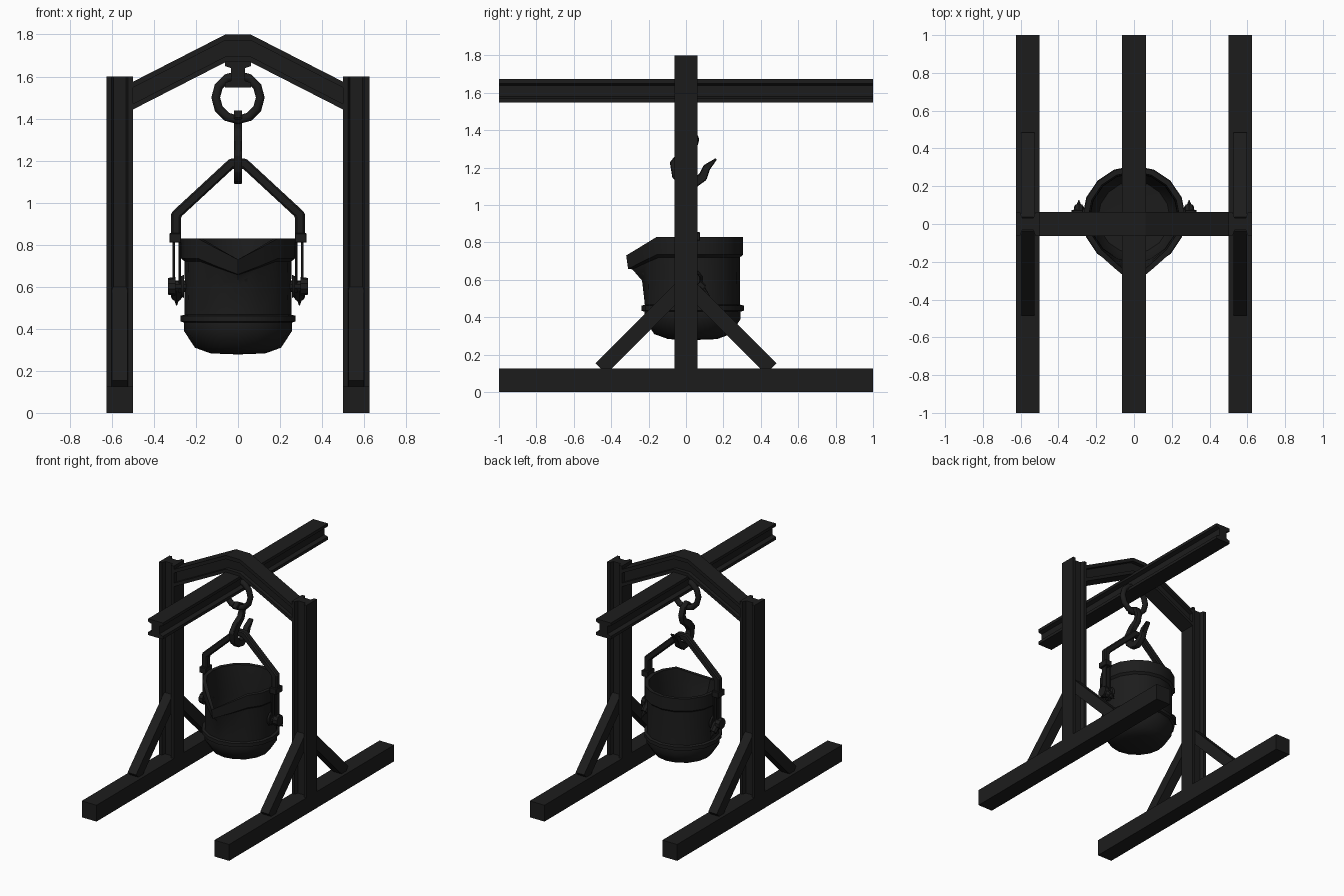
import bpy, bmesh, math
from mathutils import Vector, Matrix

if "Cube" in bpy.data.objects:
    bpy.data.objects.remove(bpy.data.objects["Cube"])

iron = bpy.data.materials.new("dark_iron")
iron.diffuse_color = (0.012, 0.012, 0.012, 1)
iron.use_nodes = True
iron.node_tree.nodes["Principled BSDF"].inputs["Base Color"].default_value = iron.diffuse_color


def finish(name, bm, smooth=None, bevel=0):
    bmesh.ops.recalc_face_normals(bm, faces=bm.faces)
    me = bpy.data.meshes.new(name)
    bm.to_mesh(me)
    bm.free()
    me.materials.append(iron)
    ob = bpy.data.objects.new(name, me)
    bpy.context.collection.objects.link(ob)
    if bevel:
        m = ob.modifiers.new("bevel", 'BEVEL')
        m.width, m.segments, m.limit_method = bevel, 1, 'ANGLE'
    if smooth:
        bpy.ops.object.select_all(action='DESELECT')
        ob.select_set(True)
        bpy.context.view_layer.objects.active = ob
        bpy.ops.object.shade_smooth_by_angle(angle=math.radians(smooth))
    return ob


def add_box(bm, centre, size, rot=Matrix.Identity(4)):
    mat = Matrix.Translation(centre) @ rot @ Matrix.Diagonal((*size, 1))
    bmesh.ops.create_cube(bm, size=1, matrix=mat)


def add_tube(bm, a, b, r1, r2, n=8):
    a, b = Vector(a), Vector(b)
    d = b - a
    mat = Matrix.Translation((a + b) / 2) @ d.to_track_quat('Z', 'Y').to_matrix().to_4x4()
    bmesh.ops.create_cone(bm, cap_ends=True, segments=n, radius1=r1, radius2=r2,
                          depth=d.length, matrix=mat)


def add_strip(bm, left, right, plane, d0, d1):
    """Solid band between two 2D edge lines, extruded across its plane."""
    put = (lambda p, d: (p[0], d, p[1])) if plane == 'xz' else (lambda p, d: (d, p[0], p[1]))
    rings = [[bm.verts.new(put(p, d)) for p, d in ((l, d0), (r, d0), (r, d1), (l, d1))]
             for l, r in zip(left, right)]
    for a, b in zip(rings, rings[1:]):
        for i in range(4):
            j = (i + 1) % 4
            bm.faces.new((a[i], a[j], b[j], b[i]))
    bm.faces.new(rings[0])
    bm.faces.new(rings[-1])


def offset_edges(path, widths):
    left, right = [], []
    for i, (p, w) in enumerate(zip(path, widths)):
        p = Vector(p)
        t1 = (p - Vector(path[i - 1])).normalized() if i else None
        t2 = (Vector(path[i + 1]) - p).normalized() if i < len(path) - 1 else None
        t1, t2 = t1 or t2, t2 or t1
        t = (t1 + t2).normalized()
        n = Vector((-t.y, t.x)) * (w / max(t.dot(t1), 0.5))
        left.append(p + n)
        right.append(p - n)
    return left, right


def i_beam(name, start, end, across):
    """I-beam with flanges facing the 'across' direction."""
    s, e, h = Vector(start), Vector(end), Vector(across)
    side = h.cross((e - s).normalized())
    H, F, W = 0.0625, 0.036, 0.033
    half = [(-H, -H), (H, -H), (H, -F - 0.004), (W, -F + 0.006),
            (W, F - 0.006), (H, F + 0.004), (H, H), (-H, H),
            (-H, F + 0.004), (-W, F - 0.006), (-W, -F + 0.006), (-H, -F - 0.004)]
    bm = bmesh.new()
    f = bm.faces.new([bm.verts.new(s + side * u + h * v) for u, v in half])
    ext = bmesh.ops.extrude_face_region(bm, geom=[f], use_keep_orig=True)
    bmesh.ops.translate(bm, vec=e - s, verts=[v for v in ext['geom'] if isinstance(v, bmesh.types.BMVert)])
    return finish(name, bm)


# Frame: feet, columns and diagonal braces
for s, side in ((-1, "left"), (1, "right")):
    x = s * 0.5625
    bm = bmesh.new()
    add_box(bm, (x, 0, 0.0625), (0.125, 2, 0.125))
    finish(side + "_foot_beam", bm)
    i_beam(side + "_column", (x, 0, 0.12), (x, 0, 1.6), (1, 0, 0))
    bm = bmesh.new()
    for k in (-1, 1):
        l, r = offset_edges([(k * 0.455, 0.125), (k * 0.01, 0.57)], (0.04, 0.04))
        add_strip(bm, l, r, 'yz', x - 0.036, x + 0.036)
    finish(side + "_braces", bm)

# Gable: bent I-beam with flat peak
top = [(-0.5, 1.575), (-0.06, 1.8), (0.06, 1.8), (0.5, 1.575)]
low = lambda d: [(x, z - d) for x, z in top]
bm = bmesh.new()
for a, b, w in ((0, 0.028, 0.0625), (0.028, 0.105, 0.033), (0.105, 0.132, 0.0625)):
    add_strip(bm, low(a), low(b), 'xz', -w, w)
finish("gable_beam", bm)

# Overhead rail
i_beam("overhead_rail", (0, -1, 1.61), (0, 1, 1.61), (0, 0, 1))

# Hanging ring around the rail's lower flange
bm = bmesh.new()
N, M = 12, 8
ring = [[bm.verts.new(((0.106 + 0.021 * math.cos(v)) * math.sin(u), 0.021 * math.sin(v),
                       1.5 + (0.106 + 0.021 * math.cos(v)) * math.cos(u)))
         for v in [2 * math.pi * j / M for j in range(M)]]
        for u in [2 * math.pi * i / N for i in range(N)]]
for i in range(N):
    for j in range(M):
        a, b, k = ring[i], ring[(i + 1) % N], (j + 1) % M
        bm.faces.new((a[j], b[j], b[k], a[k]))
finish("hanging_ring", bm, 50)

# S-shaped hook
path = [(-0.045, 1.40), (-0.01, 1.425), (0.035, 1.40), (0.05, 1.35), (0.035, 1.305), (-0.02, 1.265),
        (-0.055, 1.22), (-0.045, 1.16), (-0.01, 1.125), (0.04, 1.115), (0.09, 1.15), (0.11, 1.2), (0.162, 1.247)]
wid = [0.01, 0.014, 0.017, 0.02, 0.023, 0.028, 0.03, 0.03, 0.027, 0.026, 0.024, 0.02, 0.005]
bm = bmesh.new()
add_strip(bm, *offset_edges(path, wid), 'yz', -0.02, 0.02)
finish("hook", bm, 40, 0.007)

# Bail handle
CY = 0.035
path = [(-0.295, 0.82), (-0.295, 0.942), (-0.03, 1.187), (0.03, 1.187), (0.295, 0.942), (0.295, 0.82)]
bm = bmesh.new()
add_strip(bm, *offset_edges(path, [0.023] * 6), 'xz', CY - 0.023, CY + 0.023)
finish("bail_handle", bm, None, 0.008)

# Handle links: collar, fork plates, trunnion and locking spike
for s, side in ((-1, "left"), (1, "right")):
    bm = bmesh.new()
    add_box(bm, (s * 0.298, CY, 0.832), (0.056, 0.08, 0.045))
    for x in (0.276, 0.306):
        add_box(bm, (s * x, CY, 0.7), (0.012, 0.05, 0.26))
    finish(side + "_handle_link", bm, None, 0.003)
    bm = bmesh.new()
    add_tube(bm, (s * 0.23, CY, 0.602), (s * 0.325, CY, 0.602), 0.028, 0.028, 10)
    add_tube(bm, (s * 0.258, CY, 0.602), (s * 0.27, CY, 0.602), 0.055, 0.048, 10)
    add_tube(bm, (s * 0.298, CY, 0.602), (s * 0.332, CY, 0.602), 0.044, 0.04, 10)
    add_tube(bm, (s * 0.292, CY, 0.602), (s * 0.292, CY + 0.055, 0.55), 0.03, 0.026, 8)
    add_tube(bm, (s * 0.292, CY + 0.055, 0.55), (s * 0.292, CY + 0.09, 0.513), 0.016, 0.003, 8)
    finish(side + "_trunnion", bm, 35)

# Pouring pot: lathe, then pull the front of the rim into a spout
prof = [(0, 0.278), (0.13, 0.283), (0.205, 0.31), (0.257, 0.39), (0.257, 0.43), (0.274, 0.435),
        (0.274, 0.462), (0.255, 0.467), (0.253, 0.6), (0.254, 0.72), (0.27, 0.735), (0.27, 0.83),
        (0.242, 0.83), (0.234, 0.72), (0.232, 0.6), (0.232, 0.42), (0.19, 0.335), (0, 0.31)]
bm = bmesh.new()
vs = [bm.verts.new((r, 0, z)) for r, z in prof]
es = [bm.edges.new(p) for p in zip(vs, vs[1:])]
bmesh.ops.spin(bm, geom=vs + es, cent=(0, 0, 0), axis=(0, 0, 1), angle=2 * math.pi, steps=16)
bmesh.ops.remove_doubles(bm, verts=bm.verts, dist=0.0005)
for v in bm.verts:
    ang = abs(math.atan2(v.co.x, -v.co.y))
    w = max(0, 1 - ang / 0.75)
    h = max(0, min(1, (v.co.z - 0.56) / 0.2))
    v.co.y -= 0.085 * w ** 2 * h
    v.co.z -= 0.1 * w * h * h
    v.co.y += CY
finish("pouring_pot", bm, 40)
